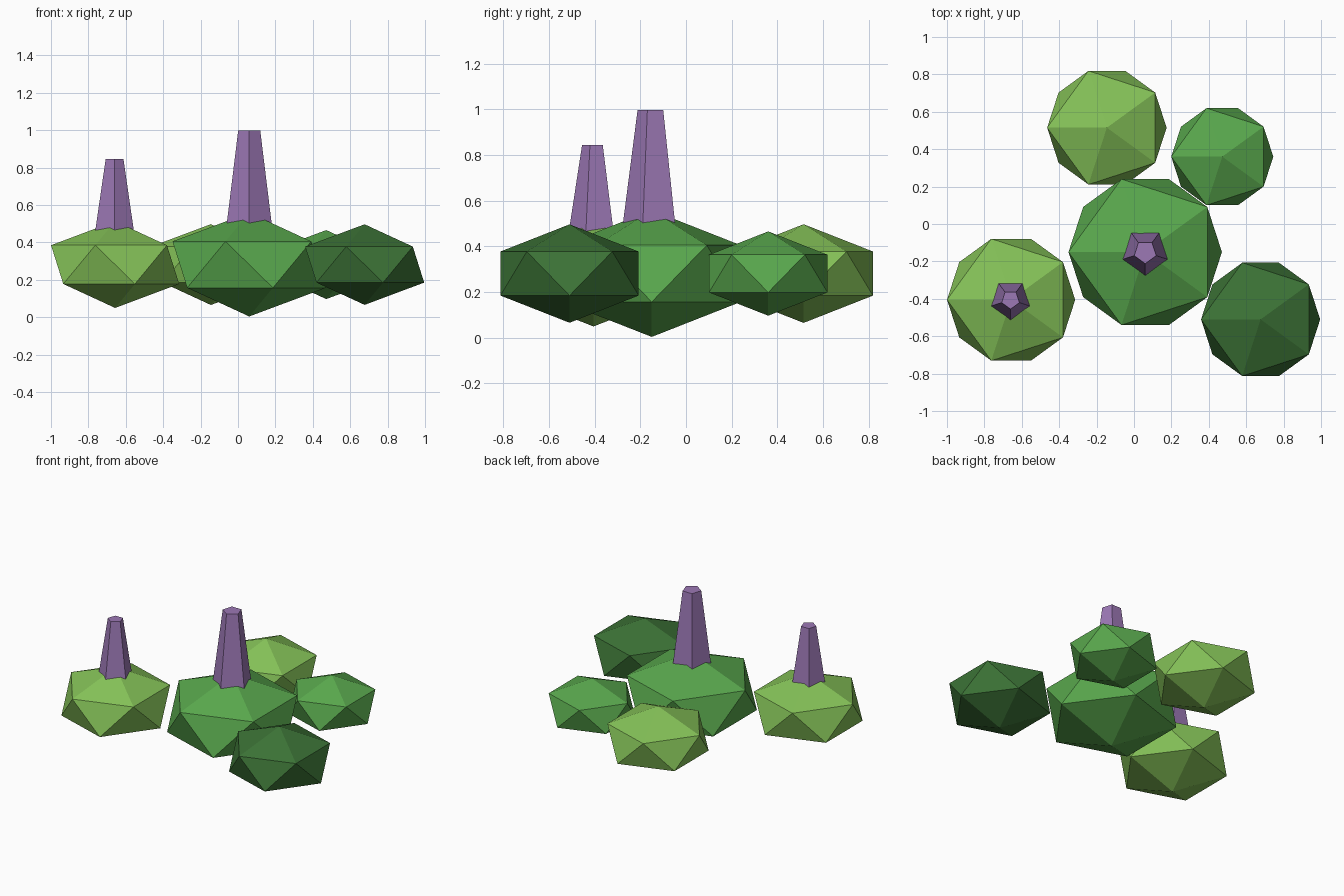
import bpy
import math

if "Cube" in bpy.data.objects:
    bpy.data.objects.remove(bpy.data.objects["Cube"])


def material(name, rgb):
    m = bpy.data.materials.new(name)
    lin = [((c / 255 + 0.055) / 1.055) ** 2.4 for c in rgb]
    m.diffuse_color = (*lin, 1)
    m.use_nodes = True
    m.node_tree.nodes["Principled BSDF"].inputs["Base Color"].default_value = m.diffuse_color
    return m


light = material("light_green", (133, 194, 88))
mid = material("mid_green", (89, 168, 77))
dark = material("dark_green", (60, 115, 54))
purple = material("purple", (156, 120, 181))


def finish(name, mat):
    ob = bpy.context.object
    ob.name = name
    ob.data.materials.append(mat)
    bpy.ops.object.transform_apply(location=False, rotation=True, scale=True)


# Leaf clumps: flattened icosahedrons sharing one centre height
def clump(name, x, y, r, mat):
    bpy.ops.mesh.primitive_ico_sphere_add(
        subdivisions=1, radius=r, location=(x, y, 0.281), rotation=(0, 0, math.pi))
    bpy.context.object.scale = (1, 1, 0.605)
    finish(name, mat)


# Flower spikes: tapered five-sided columns, one edge facing the front
def spike(name, x, y, z0, z1, r0, r1):
    bpy.ops.mesh.primitive_cone_add(
        vertices=5, radius1=r0, radius2=r1, depth=z1 - z0,
        location=(x, y, (z0 + z1) / 2))
    ob = bpy.context.object
    # Turn so that the first corner points to -y
    v = ob.data.vertices[0].co
    ob.rotation_euler.z = -math.pi / 2 - math.atan2(v.y, v.x)
    finish(name, purple)


clump("centre_clump", 0.06, -0.15, 0.4585, mid)
clump("left_clump", -0.657, -0.405, 0.383, light)
clump("back_clump", -0.145, 0.515, 0.357, light)
clump("back_right_clump", 0.472, 0.36, 0.305, mid)
clump("front_right_clump", 0.677, -0.51, 0.356, dark)

spike("centre_spike", 0.06, -0.15, 0.44, 0.998, 0.134, 0.062)
spike("left_spike", -0.66, -0.405, 0.40, 0.845, 0.118, 0.05)
